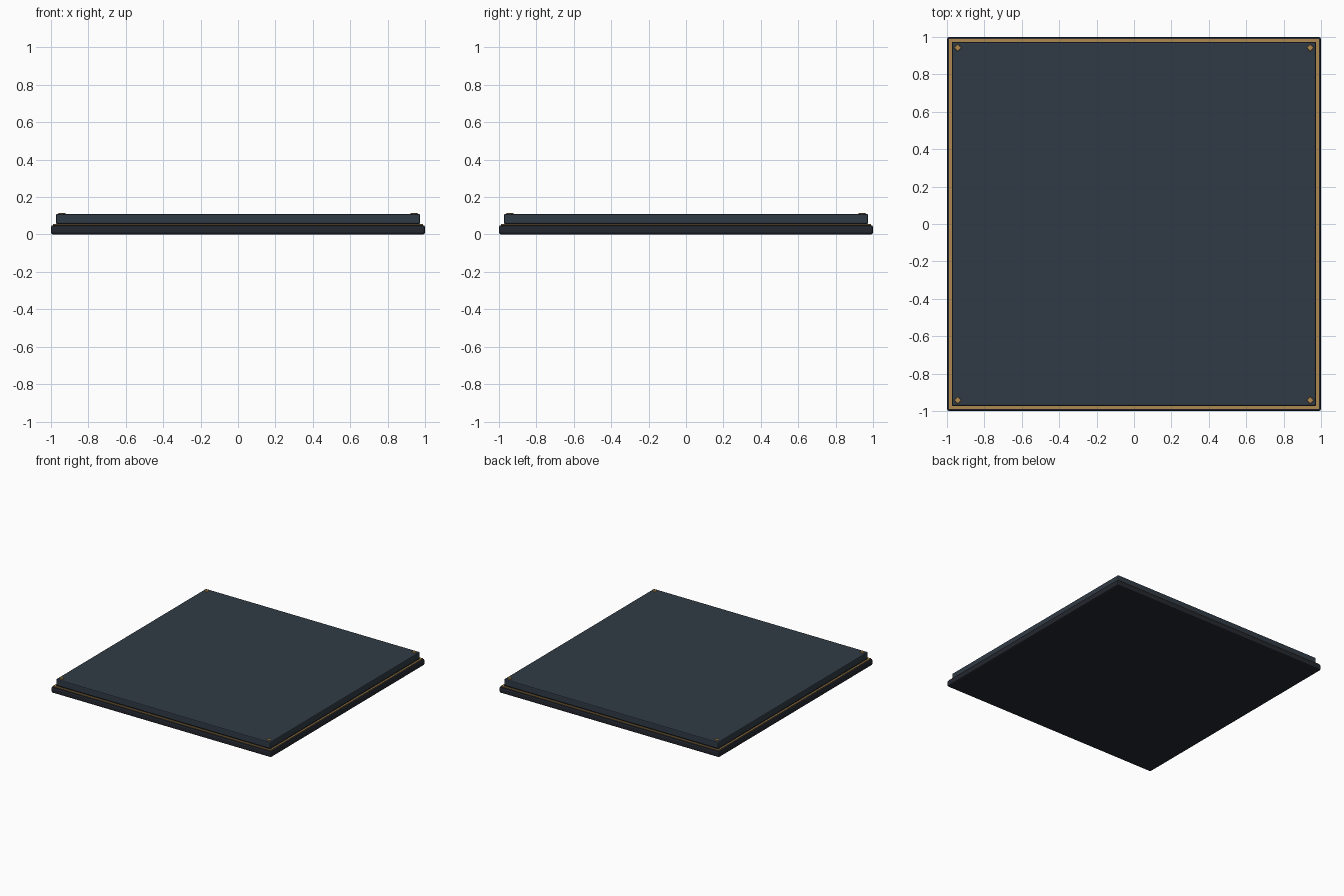
import bpy, bmesh
from math import radians

if "Cube" in bpy.data.objects:
    bpy.data.objects.remove(bpy.data.objects["Cube"])


def material(name, rgb):
    m = bpy.data.materials.new(name)
    m.diffuse_color = (*rgb, 1)
    m.use_nodes = True
    m.node_tree.nodes["Principled BSDF"].inputs["Base Color"].default_value = m.diffuse_color
    return m


DARK = material("dark_stone", (0.017, 0.021, 0.029))
SLATE = material("slate", (0.030, 0.043, 0.060))
GOLD = material("brass", (0.42, 0.25, 0.08))


def finish(name, bm, mat, bevel=0.0, segments=1):
    mesh = bpy.data.meshes.new(name)
    bm.to_mesh(mesh)
    bm.free()
    obj = bpy.data.objects.new(name, mesh)
    bpy.context.collection.objects.link(obj)
    mesh.materials.append(mat)
    if bevel:
        mod = obj.modifiers.new("bevel", "BEVEL")
        mod.width = bevel
        mod.segments = segments
        mod.limit_method = "ANGLE"
        mod.angle_limit = radians(40)
    return obj


def slab(name, half, z0, z1, mat, bevel, segments=2):
    bm = bmesh.new()
    bmesh.ops.create_cube(bm, size=1)
    for v in bm.verts:
        v.co.x *= 2 * half
        v.co.y *= 2 * half
        v.co.z = z1 if v.co.z > 0 else z0
    return finish(name, bm, mat, bevel, segments)


def square_ring(name, outer, inner, z0, z1, mat):
    # Rectangular section swept round the four corners
    bm = bmesh.new()
    section = [(outer, z0), (outer, z1), (inner, z1), (inner, z0)]
    corners = [(1, 1), (-1, 1), (-1, -1), (1, -1)]
    loops = [[bm.verts.new((sx * r, sy * r, z)) for r, z in section]
             for sx, sy in corners]
    for i in range(4):
        a, b = loops[i], loops[(i + 1) % 4]
        for j in range(4):
            k = (j + 1) % 4
            bm.faces.new((a[j], b[j], b[k], a[k]))
    bmesh.ops.recalc_face_normals(bm, faces=bm.faces)
    return finish(name, bm, mat)


# Stepped tile: plinth, recessed neck and top slab
slab("base_plinth", 1.0, 0.0, 0.05, DARK, 0.012)
slab("shadow_neck", 0.96, 0.045, 0.062, DARK, 0.0)
slab("top_slab", 0.973, 0.056, 0.11, SLATE, 0.007)

# Brass band lying on the plinth step
square_ring("brass_trim", 0.988, 0.974, 0.046, 0.056, GOLD)

# Diamond studs in the four corners
for sx in (-1, 1):
    for sy in (-1, 1):
        bm = bmesh.new()
        bmesh.ops.create_cone(bm, cap_ends=True, segments=4, radius1=0.022,
                              radius2=0.018, depth=0.012)
        bmesh.ops.translate(bm, verts=bm.verts, vec=(sx * 0.942, sy * 0.942, 0.110))
        finish("corner_stud", bm, GOLD)
